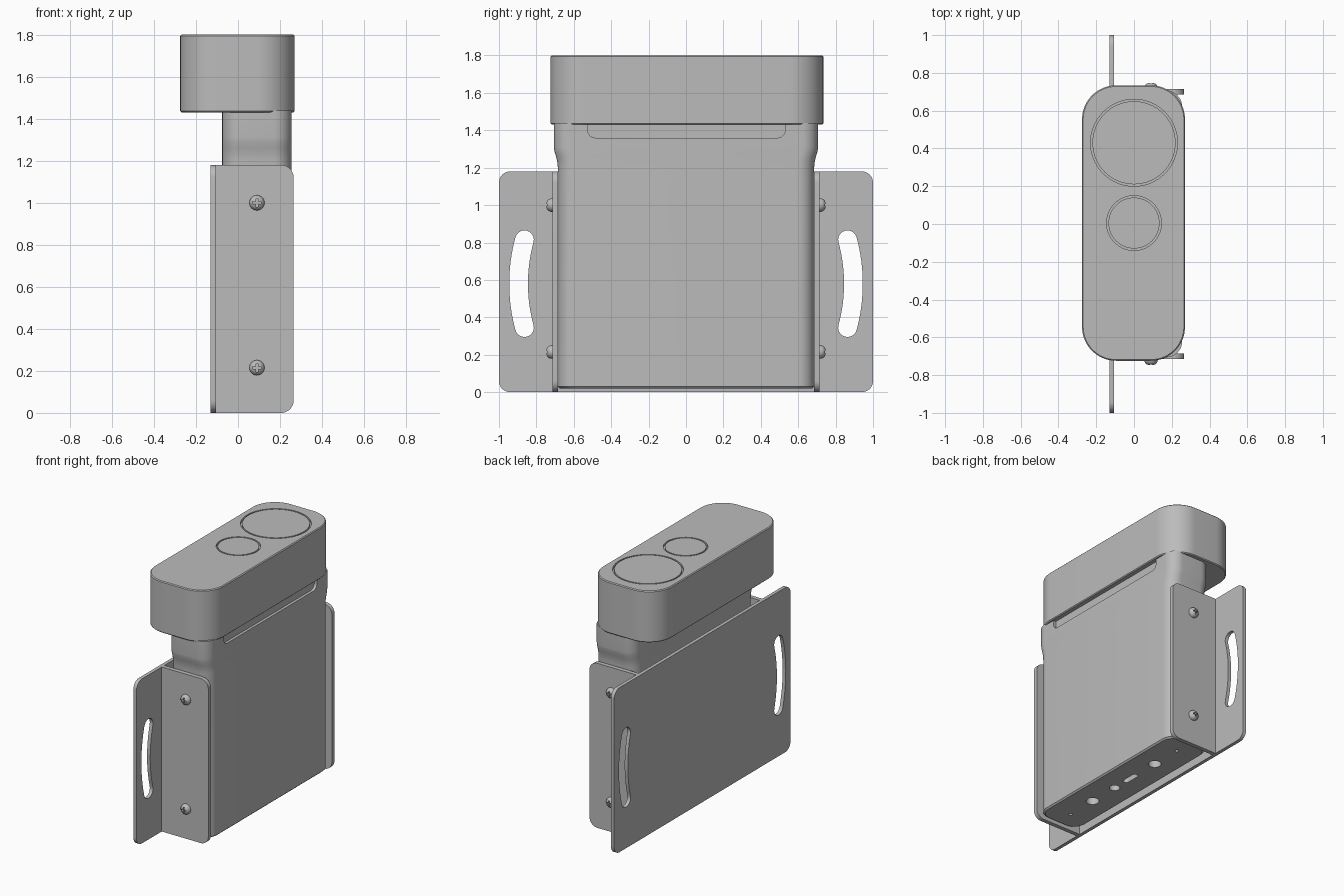
import bpy, bmesh, math
from mathutils import Vector

cube = bpy.data.objects.get("Cube")
if cube:
    bpy.data.objects.remove(cube, do_unlink=True)

grey = bpy.data.materials.new("plain grey")
grey.use_nodes = True
grey.diffuse_color = (0.5, 0.5, 0.5, 1)
for node in grey.node_tree.nodes:
    if node.type == 'BSDF_PRINCIPLED':
        node.inputs["Base Color"].default_value = grey.diffuse_color
        node.inputs["Roughness"].default_value = 0.6
parts = []


def loft(name, rings, keep=True):
    """Skin a stack of equal-length rings and cap both ends."""
    bm = bmesh.new()
    rows = [[bm.verts.new(p) for p in ring] for ring in rings]
    count = len(rows[0])
    for low, high in zip(rows, rows[1:]):
        for i in range(count):
            j = (i + 1) % count
            bm.faces.new((low[i], low[j], high[j], high[i]))
    bm.faces.new(rows[0][::-1])
    bm.faces.new(rows[-1])
    bmesh.ops.recalc_face_normals(bm, faces=bm.faces)
    mesh = bpy.data.meshes.new(name)
    bm.to_mesh(mesh)
    bm.free()
    mesh.materials.append(grey)
    obj = bpy.data.objects.new(name, mesh)
    bpy.context.scene.collection.objects.link(obj)
    if keep:
        parts.append(obj)
    return obj


def place(outline, axis, level):
    """Put a 2D outline in the plane across the given axis."""
    make = {'x': lambda u, v: (level, u, v),
            'y': lambda u, v: (u, level, v),
            'z': lambda u, v: (u, v, level)}[axis]
    return [Vector(make(u, v)) for u, v in outline]


def prism(name, outline, axis, start, end, keep=True):
    return loft(name, [place(outline, axis, start), place(outline, axis, end)], keep)


def rounded(u0, u1, v0, v1, radii, steps=10):
    """Rounded rectangle; radii run counter-clockwise from the (+,+) corner."""
    corners = ((u1, v1, -1, -1), (u0, v1, 1, -1), (u0, v0, 1, 1), (u1, v0, -1, 1))
    pts = []
    for k, ((u, v, su, sv), r) in enumerate(zip(corners, radii)):
        for i in range(steps + 1 if r else 1):
            a = math.pi / 2 * (k + i / steps)
            pts.append((u + su * r + r * math.cos(a), v + sv * r + r * math.sin(a)))
    return pts


def circle(u, v, r, steps=48):
    turn = 2 * math.pi / steps
    return [(u + r * math.cos(i * turn), v + r * math.sin(i * turn)) for i in range(steps)]


def cut(obj, cutters):
    """Subtract the cutters, bake the result and discard them."""
    for c in cutters:
        mod = obj.modifiers.new("cut", 'BOOLEAN')
        mod.operation, mod.solver, mod.object = 'DIFFERENCE', 'EXACT', c
        c.hide_render = True
    graph = bpy.context.evaluated_depsgraph_get()
    mesh = bpy.data.meshes.new_from_object(obj.evaluated_get(graph))
    obj.modifiers.clear()
    obj.data = mesh
    for c in cutters:
        bpy.data.objects.remove(c, do_unlink=True)


def arc_slot(side):
    """Curved slot with round ends, bowed away from the middle."""
    mid, half, height = 0.895, 0.05, 0.58
    sweep = math.asin(0.235 / mid)
    pts = []
    for i in range(17):
        a = -sweep + 2 * sweep * i / 16
        pts.append(((mid + half) * math.cos(a), (mid + half) * math.sin(a)))
    for centre, start in ((sweep, sweep), (None, None), (-sweep, math.pi - sweep)):
        if centre is None:
            for i in range(17):
                a = sweep - 2 * sweep * i / 16
                pts.append(((mid - half) * math.cos(a), (mid - half) * math.sin(a)))
            continue
        for i in range(1, 10):
            a = start + math.pi * i / 10
            pts.append((mid * math.cos(centre) + half * math.cos(a),
                        mid * math.sin(centre) + half * math.sin(a)))
    return [(side * u, height + v) for u, v in pts]


# Mounting plate with two curved adjustment slots
plate = prism("mounting_plate", rounded(-1, 1, 0, 1.18, [0.06] * 4), 'x', -0.13, -0.105)
cut(plate, [prism("slot_cutter", arc_slot(s), 'x', -0.2, 0, False) for s in (-1, 1)])

# Side flanges and their cross-head screws
for side, label in ((-1, "front"), (1, "rear")):
    prism(label + "_flange", rounded(-0.106, 0.265, 0, 1.18, [0.06, 0, 0, 0.06]),
          'y', side * 0.685, side * 0.715)
    for z, level in ((1.0, "upper"), (0.215, "lower")):
        dome = ((0.036, 0.71), (0.036, 0.723), (0.032, 0.733), (0.024, 0.742), (0.013, 0.747))
        screw = loft(f"{label}_{level}_screw",
                     [place(circle(0.09, z, r, 32), 'y', side * y) for r, y in dome])
        cross = []
        for w, h in ((0.02, 0.005), (0.005, 0.02)):
            box = rounded(0.09 - w, 0.09 + w, z - h, z + h, [0] * 4)
            cross.append(prism("cross_cutter", box, 'y', side * 0.73, side * 0.78, False))
        cut(screw, cross)

# Body: tall rounded case that widens a little below the head
stations = ((0.02, 0.675, 0.01), (0.03, 0.685, 0), (1.2, 0.685, 0), (1.23, 0.688, 0),
            (1.26, 0.695, 0), (1.29, 0.704, 0), (1.31, 0.706, 0), (1.44, 0.706, 0))
body = loft("body", [place(rounded(-0.075 + inset, 0.255 - inset, -half, half, [0.085] * 4),
                           'z', z) for z, half, inset in stations])
grip = prism("grip_cutter", rounded(-0.525, 0.53, 1.36, 1.6, [0, 0, 0.04, 0.04]),
             'x', 0.235, 0.4, False)
ports = [circle(0.09, y, r, 32) for y, r in
         ((-0.547, 0.012), (-0.32, 0.043), (-0.093, 0.035), (0.32, 0.043), (0.547, 0.012))]
ports.append(rounded(0.07, 0.11, 0.005, 0.135, [0.019] * 4))
cut(body, [grip] + [prism("port_cutter", p, 'z', -0.1, 0.08, False) for p in ports])

# Head: wide rounded cap with softened rims
rims = ((1.43, 0.006), (1.436, 0), (1.794, 0), (1.8, 0.006))
head = loft("head", [place(rounded(-0.275 + e, 0.27 - e, -0.724 + e, 0.734 - e,
                                   [0.18 - e] * 4, 16), 'z', z) for z, e in rims])

# Flush round pads, each set in a narrow groove
pads = (("large_pad", 0.43, 0.23), ("small_pad", 0.005, 0.145))
cut(head, [prism("pad_cutter", circle(0, y, r, 64), 'z', 1.785, 1.9, False)
           for _, y, r in pads])
for name, y, r in pads:
    prism(name, circle(0, y, r - 0.01, 64), 'z', 1.78, 1.8)

# Smooth the curved walls, keep the edges crisp
for obj in bpy.context.view_layer.objects:
    obj.select_set(obj in parts)
bpy.context.view_layer.objects.active = parts[0]
bpy.ops.object.shade_smooth_by_angle(angle=math.radians(30))
